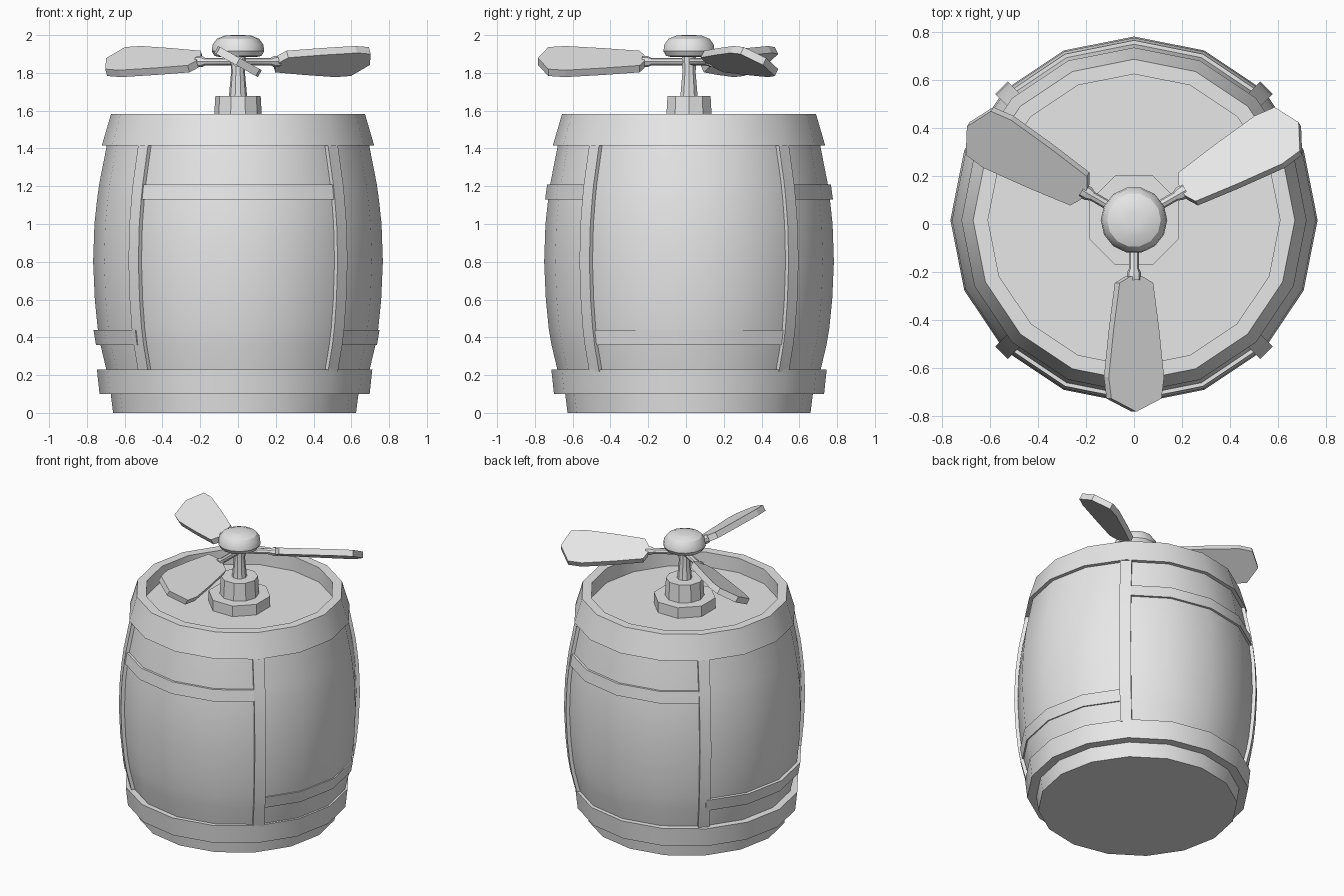
import bpy, bmesh, math
from mathutils import Matrix, Vector

cube = bpy.data.objects.get("Cube")
if cube:
    bpy.data.objects.remove(cube, do_unlink=True)

grey = bpy.data.materials.new("light_grey")
grey.use_nodes = True
grey.diffuse_color = (0.8, 0.8, 0.8, 1)
grey.node_tree.nodes["Principled BSDF"].inputs["Base Color"].default_value = grey.diffuse_color

CY = 0.016  # barrel axis in y


def loft(name, rings, matrix=None, smooth=True):
    """Skin a list of equal point rings and cap both ends."""
    bm = bmesh.new()
    rows = [[bm.verts.new(p) for p in ring] for ring in rings]
    n = len(rows[0])
    for a, b in zip(rows, rows[1:]):
        for i in range(n):
            j = (i + 1) % n
            bm.faces.new((a[i], a[j], b[j], b[i]))
    bm.faces.new(rows[0])
    bm.faces.new(rows[-1])
    bmesh.ops.recalc_face_normals(bm, faces=bm.faces)
    if matrix:
        bm.transform(matrix)
    mesh = bpy.data.meshes.new(name)
    bm.to_mesh(mesh)
    bm.free()
    mesh.materials.append(grey)
    ob = bpy.data.objects.new(name, mesh)
    bpy.context.collection.objects.link(ob)
    if smooth:
        bpy.ops.object.select_all(action='DESELECT')
        ob.select_set(True)
        bpy.context.view_layer.objects.active = ob
        bpy.ops.object.shade_smooth_by_angle(angle=math.radians(30))
    return ob


def lathe(name, profile, sides=16, x=0.0, turn=0.0, matrix=None):
    """Closed turned shape from (radius, height) points."""
    angles = [math.tau * i / sides + turn for i in range(sides)]
    rings = [[(r * math.cos(a), r * math.sin(a), z) for a in angles] for r, z in profile]
    return loft(name, rings, matrix or Matrix.Translation((x, CY, 0)))


# Barrel wall
wall = [(0.69, 0.2), (0.728, 0.36), (0.743, 0.45), (0.758, 0.6), (0.767, 0.8),
        (0.76, 1.0), (0.746, 1.13), (0.735, 1.21), (0.692, 1.43)]
lathe("barrel_wall", wall)


def wall_radius(z):
    for (r0, z0), (r1, z1) in zip(wall, wall[1:]):
        if z <= z1:
            return r0 + (r1 - r0) * (z - z0) / (z1 - z0)
    return wall[-1][0]


# Foot, lower hoop and open top rim with recessed lid
lathe("barrel_foot", [(0.643, 0), (0.657, 0.11)], x=-0.018)
lathe("lower_hoop", [(0.64, 0.1), (0.715, 0.1), (0.729, 0.23), (0.66, 0.23)], x=-0.018)
lathe("top_rim_and_lid", [(0.66, 1.415), (0.721, 1.415), (0.672, 1.583), (0.61, 1.583), (0.61, 1.48)])

# Upright straps at the four corners
for k in range(4):
    half = 0.037
    rings = []
    for r, z in wall:
        z = min(max(z, 0.22), 1.42)
        r = wall_radius(z)
        rings.append([(r - 0.03, -half, z), (r + 0.016, -half, z),
                      (r + 0.016, half, z), (r - 0.03, half, z)])
    turn = Matrix.Rotation(math.radians(45 + 90 * k), 4, 'Z')
    loft(f"upright_strap_{k + 1}", rings, Matrix.Translation((0, CY, 0)) @ turn)

# Cross straps: low on the sides, high on the front and back
for k, side in enumerate(("left", "back", "right", "front")):
    low, high = (0.36, 0.44) if k % 2 == 0 else (1.13, 1.21)
    r0, r1 = wall_radius(low) + 0.016, wall_radius(high) + 0.016
    rings = []
    for step in range(-2, 3):
        a = math.radians(90 * k + 22.5 * step)
        rings.append([(r * math.cos(a), r * math.sin(a), z) for r, z in
                      ((r0 - 0.05, low), (r0, low), (r1, high), (r1 - 0.05, high))])
    shift = -0.008 if k % 2 == 0 else 0
    loft(f"cross_strap_{side}", rings, Matrix.Translation((shift, CY, 0)))

# Rotor mount, shaft and cap
eighth = math.pi / 8
lathe("mount_base", [(0.203, 1.47), (0.203, 1.555)], 8, turn=eighth)
lathe("mount_collar", [(0.128, 1.54), (0.12, 1.678)], 10)
lathe("rotor_shaft", [(0.05, 1.66), (0.046, 1.7), (0.037, 1.8), (0.04, 1.9)], 10)
lathe("rotor_cap", [(0.1, 1.885), (0.125, 1.89), (0.139, 1.915), (0.134, 1.95),
                    (0.112, 1.98), (0.07, 1.997), (0.03, 2.0)], 14)

# Three pitched blades on rods
side_edge = [(0.235, 0.03), (0.262, 0.08), (0.45, 0.108), (0.655, 0.132), (0.745, 0.12)]
outline = side_edge + [(0.8, 0.0)] + [(r, -w) for r, w in reversed(side_edge)]
for k in range(3):
    spin = (Matrix.Translation((0, CY, 1.86))
            @ Matrix.Rotation(math.radians(-90 + 120 * k), 4, 'Z'))
    pitch = Matrix.Rotation(math.radians(-29), 4, 'X')
    loft(f"blade_{k + 1}", [[(r, w, t) for r, w in outline] for t in (-0.021, 0.021)],
         spin @ pitch, smooth=False)
    along = Matrix.Rotation(math.radians(90), 4, 'Y')
    lathe(f"blade_rod_{k + 1}", [(0.02, 0.0), (0.02, 0.2), (0.03, 0.22), (0.03, 0.25)], 8,
          matrix=spin @ along)
